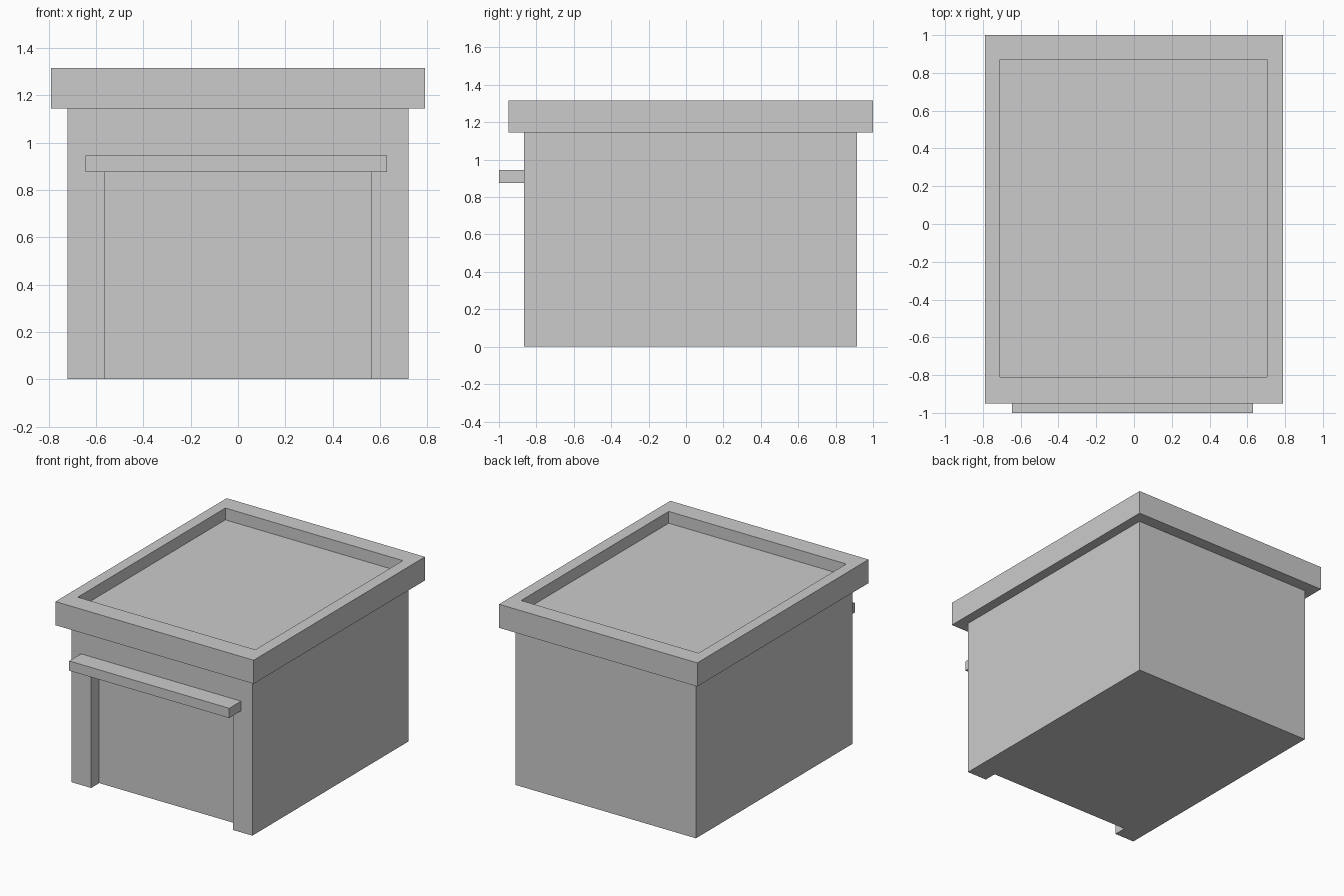
import bpy
import bmesh
from mathutils import Matrix, Vector

if "Cube" in bpy.data.objects:
    bpy.data.objects.remove(bpy.data.objects["Cube"])


def box(name, lo, hi):
    """Axis-aligned box between two corners."""
    lo, hi = Vector(lo), Vector(hi)
    bm = bmesh.new()
    bmesh.ops.create_cube(bm, size=1)
    size = hi - lo
    bmesh.ops.transform(
        bm, verts=bm.verts,
        matrix=Matrix.Translation((lo + hi) / 2) @ Matrix.Diagonal((*size, 1)))
    mesh = bpy.data.meshes.new(name)
    bm.to_mesh(mesh)
    bm.free()
    obj = bpy.data.objects.new(name, mesh)
    bpy.context.collection.objects.link(obj)
    return obj


def carve(obj, lo, hi):
    """Cut a box-shaped recess out of an object."""
    cutter = box("recess_cutter", lo, hi)
    cutter.hide_render = True
    mod = obj.modifiers.new("recess", 'BOOLEAN')
    mod.operation = 'DIFFERENCE'
    mod.solver = 'EXACT'
    mod.object = cutter
    bpy.context.view_layer.objects.active = obj
    bpy.ops.object.modifier_apply(modifier=mod.name)
    bpy.data.objects.remove(cutter)


# Main walls with a shallow doorway recess in the front
walls = box("building_walls", (-0.72, -0.865, 0), (0.72, 0.915, 1.145))
carve(walls, (-0.565, -1.0, -0.1), (0.565, -0.773, 0.875))

# Overhanging flat roof with a sunken deck inside the parapet
roof = box("parapet_roof", (-0.79, -0.95, 1.145), (0.79, 1.0, 1.315))
carve(roof, (-0.71, -0.81, 1.23), (0.705, 0.87, 1.5))

# Canopy slab above the doorway
box("door_canopy", (-0.645, -1.0, 0.875), (0.63, -0.865, 0.945))
